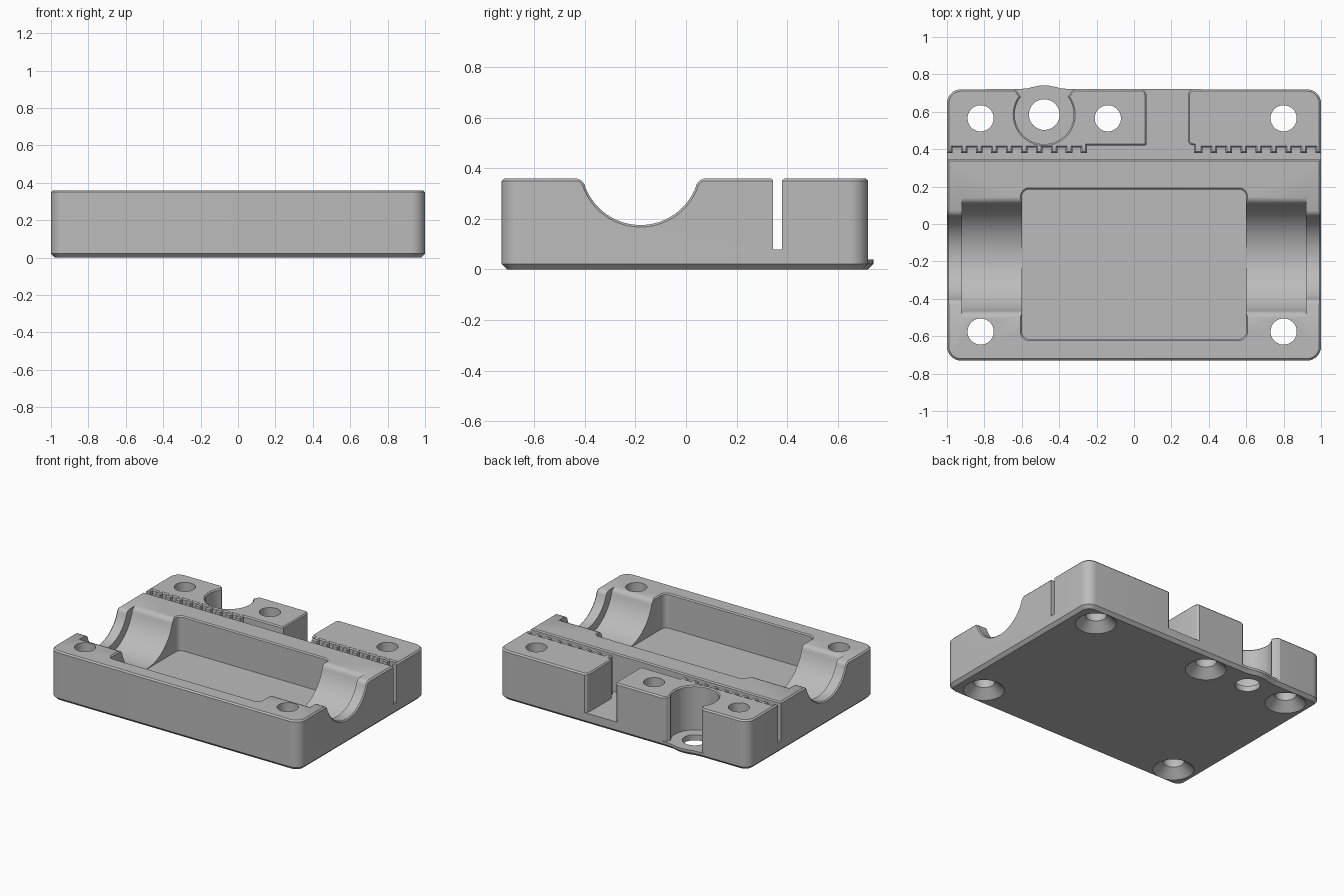
import bpy, bmesh, math
from mathutils import Vector

if "Cube" in bpy.data.objects:
    bpy.data.objects.remove(bpy.data.objects["Cube"], do_unlink=True)

grey = bpy.data.materials.new("plain_grey")
grey.use_nodes = True
grey.diffuse_color = (0.5, 0.5, 0.5, 1)
grey.node_tree.nodes["Principled BSDF"].inputs["Base Color"].default_value = (0.5, 0.5, 0.5, 1)

TOP = 0.36


def arc(cx, cy, r, start, end, n):
    """Points along an arc, angles in degrees."""
    return [(cx + r * math.cos(math.radians(start + (end - start) * i / n)),
             cy + r * math.sin(math.radians(start + (end - start) * i / n))) for i in range(n + 1)]


def circle(cx, cy, r, n=40):
    return arc(cx, cy, r, 0, 360, n)[:-1]


def rounded_rect(x0, x1, y0, y1, r, n=8):
    return (arc(x0 + r, y0 + r, r, 180, 270, n) + arc(x1 - r, y0 + r, r, 270, 360, n)
            + arc(x1 - r, y1 - r, r, 0, 90, n) + arc(x0 + r, y1 - r, r, 90, 180, n))


def grow(outline, amount):
    """Offset a counter-clockwise outline outward by the given amount."""
    pts = [Vector(p) for p in outline]
    result = []
    for i, p in enumerate(pts):
        a = (p - pts[i - 1]).normalized()
        b = (pts[(i + 1) % len(pts)] - p).normalized()
        n1, n2 = Vector((a.y, -a.x)), Vector((b.y, -b.x))
        result.append(p + (n1 + n2) * amount / (1 + n1.dot(n2)))
    return result


def prism(name, outline, layers, along_x=False):
    """Loft an outline through (height, offset) layers, upward or along x."""
    bm = bmesh.new()
    rings = []
    for h, offset in layers:
        rings.append([bm.verts.new((h, p.x, p.y) if along_x else (p.x, p.y, h))
                      for p in grow(outline, offset)])
    n = len(outline)
    for low, high in zip(rings, rings[1:]):
        for i in range(n):
            j = (i + 1) % n
            bm.faces.new((low[i], low[j], high[j], high[i]))
    bm.faces.new(rings[0][::-1])
    bm.faces.new(rings[-1])
    mesh = bpy.data.meshes.new(name)
    bm.to_mesh(mesh)
    bm.free()
    obj = bpy.data.objects.new(name, mesh)
    bpy.context.collection.objects.link(obj)
    return obj


def pocket(name, outline, floor):
    """Cutter open at the top, with a slightly flared rim."""
    rim = 0.008
    return prism(name, outline, [(floor, 0), (TOP - rim, 0), (TOP + 0.002, rim + 0.002), (0.5, rim + 0.002)])


def groove_profile(r):
    """Round trough in the y-z plane with softened upper lips."""
    cy, cz, lip = -0.18, 0.41, 0.325
    a = math.degrees(math.asin((cz - lip) / r))
    trough = arc(cy, cz, r, 180 + a, 360 - a, 40)
    steps = [(0.003, 0.01), (0.009, 0.02), (0.019, 0.029), (0.04, 0.037), (0.04, 0.2)]
    right = [(trough[-1][0] + dy, lip + dz) for dy, dz in steps]
    left = [(trough[0][0] - dy, lip + dz) for dy, dz in reversed(steps)]
    return trough + right + left


# Main block, with a low lug bulging from the back edge
block = rounded_rect(-1, 1, -0.73, 0.72, 0.075)
bump = [(-0.34, 0.721), (-0.39, 0.725), (-0.42, 0.733), (-0.45, 0.739), (-0.48, 0.741)]
bump += [(-0.96 - x, y) for x, y in reversed(bump[:-1])]
third = len(block) * 3 // 4
block[third:third] = bump
body = prism("mount_body", block, [(0, -0.022), (0.022, 0), (TOP - 0.01, 0), (TOP, -0.01)])
body.data.materials.append(grey)
cutters = []

# Central rectangular cavity
cutters.append(pocket("cavity_cutter", rounded_rect(-0.6, 0.6, -0.615, 0.185, 0.04), 0.11))

# Shaft trough from end to end, and a wider seat on each side
cutters.append(prism("shaft_cutter", groove_profile(0.234),
                     [(-1.1, 0.008), (-1, 0.008), (-0.992, 0), (0.992, 0), (1, 0.008), (1.1, 0.008)], True))
for x0, x1 in ((-0.92, -0.5), (0.5, 0.92)):
    cutters.append(prism("seat_cutter", groove_profile(0.297), [(x0, 0), (x1, 0)], True))


# Toothed belt slot joined to the open gap at the back
def notches(start, count):
    pts = []
    for i in range(count):
        x = start - 0.08 * i
        pts += [(x, 0.38), (x, 0.41), (x - 0.045, 0.41), (x - 0.045, 0.38)]
    return pts


channel = [(-1.1, 0.345), (1.1, 0.345), (1.1, 0.38)] + notches(0.97, 8)
channel += [(0.32, 0.38), (0.32, 0.42)]
channel += [(0.305, 0.423), (0.293, 0.432), (0.288, 0.45), (0.288, 0.69), (0.295, 0.71), (0.31, 0.722), (0.31, 0.8)]
channel += [(0.045, 0.8), (0.045, 0.722), (0.06, 0.71), (0.067, 0.69), (0.067, 0.425), (0.057, 0.42)]
channel += [(-0.25, 0.42), (-0.25, 0.38)] + notches(-0.285, 9) + [(-1.1, 0.38)]
cutters.append(pocket("slot_cutter", channel, 0.08))

# Round pocket over the lug, open at the back
bay = arc(-0.48, 0.585, 0.158, 143, 397, 36)
mouth = [(-0.344, 0.695), (-0.335, 0.71), (-0.315, 0.722), (-0.315, 0.8)]
bay += mouth + [(-0.96 - x, y) for x, y in reversed(mouth)]
cutters.append(pocket("bay_cutter", bay, 0.04))
cutters.append(prism("lug_hole_cutter", circle(-0.48, 0.585, 0.082), [(-0.1, 0), (0.2, 0)]))

# Screw holes, countersunk from below
for x, y in ((-0.82, 0.565), (-0.14, 0.565), (0.8, 0.565), (-0.82, -0.575), (0.8, -0.575)):
    cutters.append(prism("screw_hole_cutter", circle(x, y, 0.07), [(-0.01, 0.075), (0.06, 0), (0.5, 0)]))

# Cut everything from the block
bpy.context.view_layer.objects.active = body
for cutter in cutters:
    cutter.hide_render = True
    mod = body.modifiers.new(cutter.name, "BOOLEAN")
    mod.operation = "DIFFERENCE"
    mod.solver = "EXACT"
    mod.object = cutter
    bpy.ops.object.modifier_apply(modifier=mod.name)
    bpy.data.objects.remove(cutter, do_unlink=True)

bpy.ops.object.select_all(action="DESELECT")
body.select_set(True)
bpy.ops.object.shade_smooth_by_angle(angle=math.radians(28))
